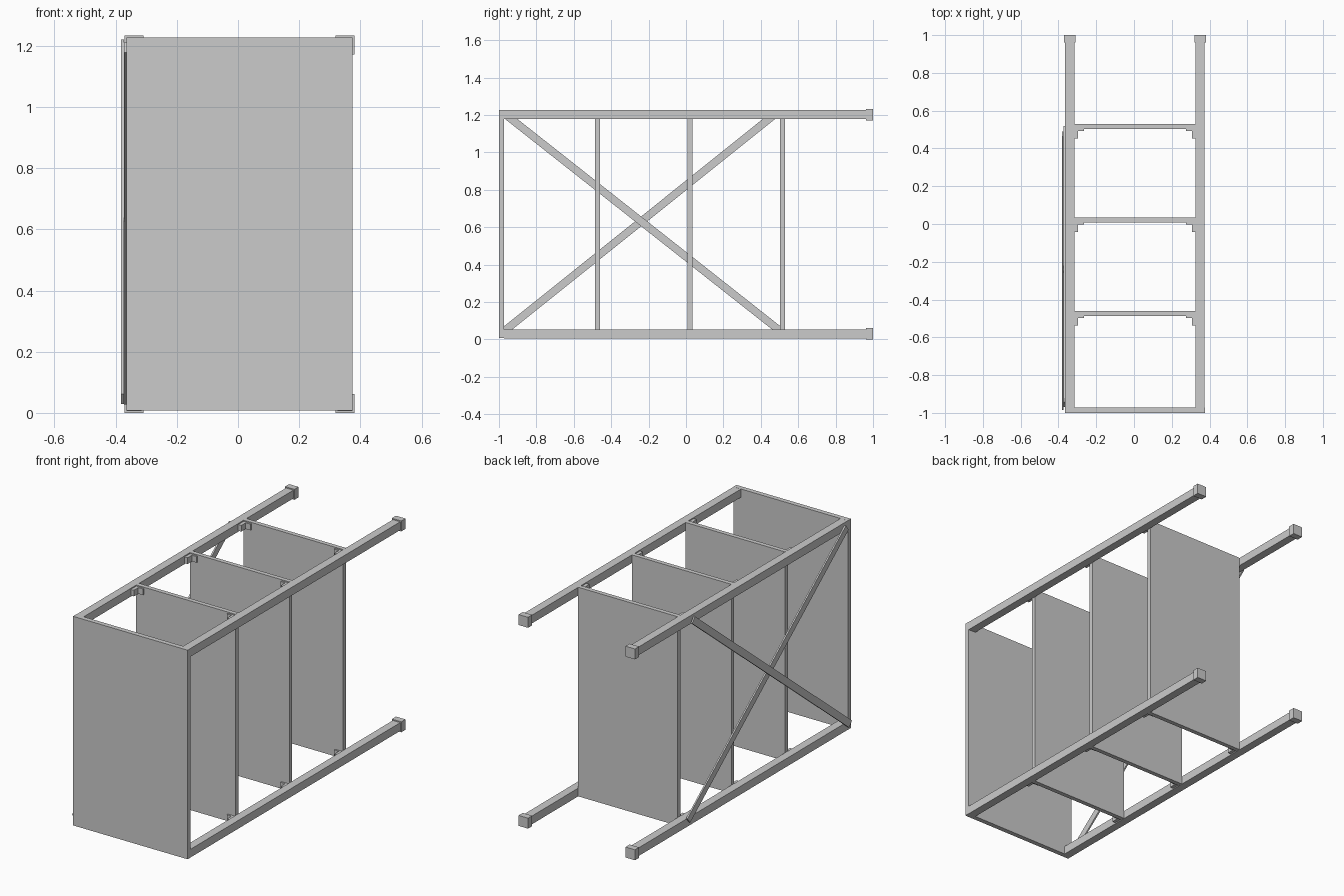
import bpy
import math
from mathutils import Vector

old = bpy.data.objects.get("Cube")
if old:
    bpy.data.objects.remove(old, do_unlink=True)

metal = bpy.data.materials.new("grey metal")
metal.use_nodes = True
GREY = (0.6, 0.6, 0.6, 1)
metal.diffuse_color = GREY
metal.node_tree.nodes["Principled BSDF"].inputs["Base Color"].default_value = GREY


def add_mesh(name, verts, faces):
    mesh = bpy.data.meshes.new(name)
    mesh.from_pydata(verts, [], faces)
    mesh.materials.append(metal)
    obj = bpy.data.objects.new(name, mesh)
    bpy.context.collection.objects.link(obj)
    return obj


def prism(name, outline, z0, z1):
    """Extrude a counter-clockwise xy outline from z0 to z1."""
    n = len(outline)
    verts = [(x, y, z) for z in (z0, z1) for x, y in outline]
    faces = [tuple(reversed(range(n))), tuple(range(n, 2 * n))]
    faces += [(i, (i + 1) % n, n + (i + 1) % n, n + i) for i in range(n)]
    return add_mesh(name, verts, faces)


def box(name, x, y, z):
    outline = [(x[0], y[0]), (x[1], y[0]), (x[1], y[1]), (x[0], y[1])]
    return prism(name, outline, *z)


def brace(name, x, start, end, width=0.041, thick=0.009):
    """Flat bar between two (y, z) points."""
    a, b = Vector(start), Vector(end)
    length = (b - a).length
    bar = box(name, (-thick / 2, thick / 2), (-length / 2, length / 2),
              (-width / 2, width / 2))
    mid = (a + b) / 2
    bar.location = (x, mid.x, mid.y)
    bar.rotation_euler.x = math.atan2(b.y - a.y, b.x - a.x)
    return bar


CX, CZ = 0.005, 0.6165         # centre of the frame
POST_X, POST_Z = 0.345, 0.586  # post axis offsets from that centre
HALF, CAP = 0.024, 0.0305      # half widths of posts and end caps
SIDES = {"right": -1, "left": 1}
LEVELS = {"lower": -1, "upper": 1}

# Posts with slightly wider end caps
for side, sx in SIDES.items():
    for level, sz in LEVELS.items():
        px, pz = CX + sx * POST_X, CZ + sz * POST_Z
        box(f"{level}_{side}_post", (px - HALF, px + HALF), (-0.972, 0.97),
            (pz - HALF, pz + HALF))
        box(f"{level}_{side}_foot", (px - CAP, px + CAP), (0.962, 1.0),
            (pz - CAP, pz + CAP))

# Front panel and inner shelves
box("front_panel", (-0.365, 0.375), (-1.0, -0.972), (0.007, 1.227))
INNER = POST_X - HALF
for i in range(3):
    y = -0.487 + 0.495 * i
    box(f"shelf_{i + 1}", (CX - INNER, CX + INNER), (y, y + 0.026), (0.007, 1.227))

    # Corner brackets tying each shelf to the posts
    for side, sx in SIDES.items():
        arms = [(0, 0), (0.05, 0), (0.05, -0.01), (0.02, -0.01), (0.02, -0.05), (0, -0.05)]
        outline = [(CX + sx * (INNER - dx), y + dy) for dx, dy in arms]
        if sx < 0:
            outline.reverse()
        for level, sz in LEVELS.items():
            pz = CZ + sz * POST_Z
            prism(f"{level}_{side}_bracket_{i + 1}", outline, pz - 0.018, pz + 0.018)

# Crossed braces on one side
brace("outer_brace", -0.3775, (-0.972, 0.045), (0.476, 1.205))
brace("inner_brace", -0.3685, (-0.955, 1.195), (0.507, 0.043))
